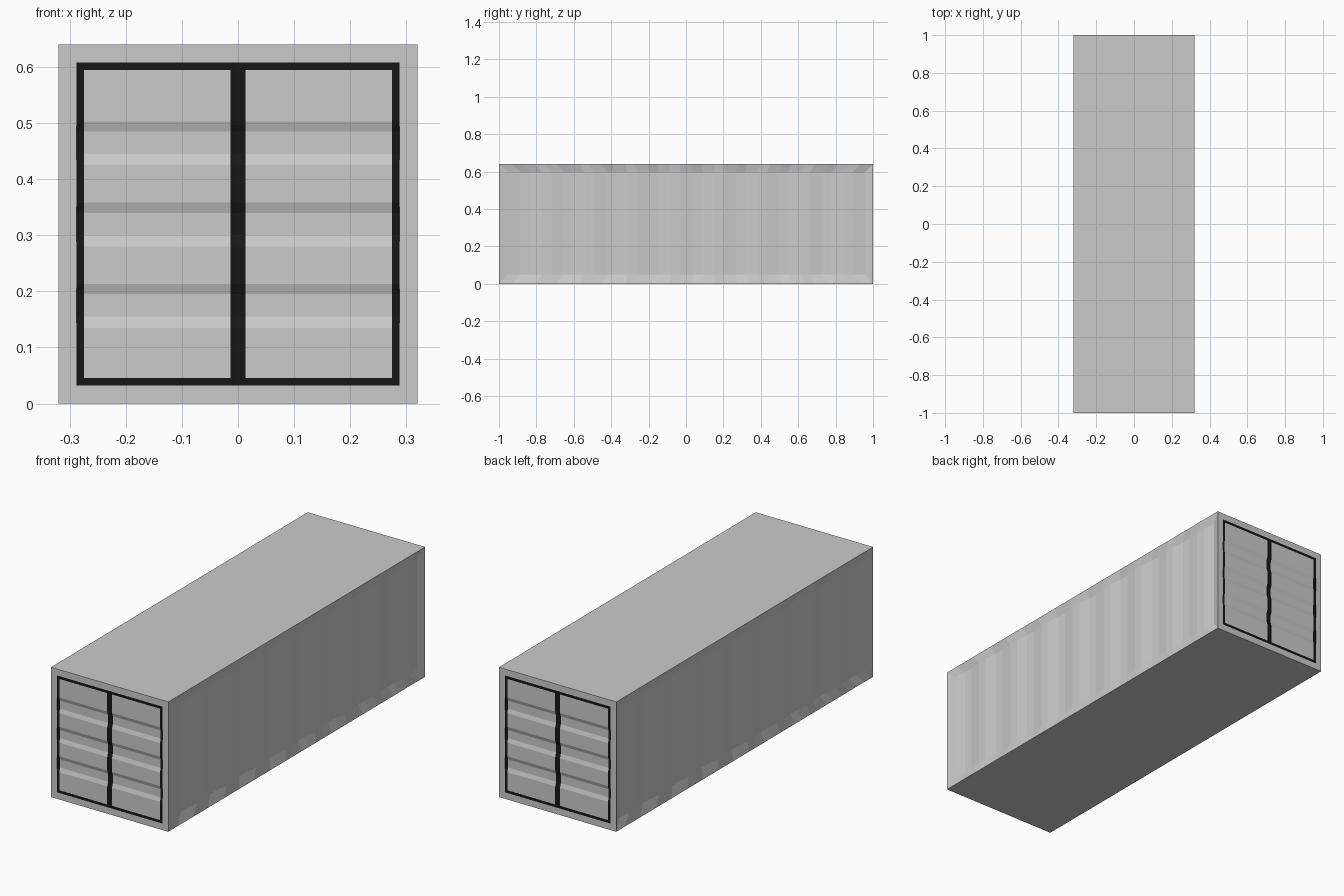
import bpy
from mathutils import Vector

if "Cube" in bpy.data.objects:
    bpy.data.objects.remove(bpy.data.objects["Cube"])

W, L, H = 0.32, 1.0, 0.64          # half width, half length, height
DX, DZ0, DZ1, BAR = 0.288, 0.032, 0.608, 0.0135   # door opening and seal width

dark = bpy.data.materials.new("dark_seal")
dark.diffuse_color = (0.008, 0.008, 0.008, 1)
dark.use_nodes = True
dark.node_tree.nodes["Principled BSDF"].inputs["Base Color"].default_value = dark.diffuse_color


def sheet(name, rows, out, mirror, mat=None, closed=False):
    """Skin a list of equal-length point rows; faces point along 'out'."""
    n = len(rows[0])
    verts = [p for r in rows for p in r]
    faces = []
    for i in range(len(rows) - 1):
        for j in range(n if closed else n - 1):
            k = (j + 1) % n
            faces.append((i * n + j, i * n + k, (i + 1) * n + k, (i + 1) * n + j))
    me = bpy.data.meshes.new(name)
    me.from_pydata(verts, [], faces)
    me.update()
    if sum((p.normal * p.area for p in me.polygons), Vector()).dot(Vector(out)) < 0:
        me.flip_normals()
    ob = bpy.data.objects.new(name, me)
    bpy.context.collection.objects.link(ob)
    if mat:
        me.materials.append(mat)
    if mirror:
        mod = ob.modifiers.new("mirror", 'MIRROR')
        mod.use_axis = ['X' in mirror, 'Y' in mirror, 'Z' in mirror]
    return ob


# Roof and floor
for name, z, d in (("roof", H, 1), ("floor", 0, -1)):
    sheet(name, [[(-W, -L, z), (W, -L, z)], [(-W, L, z), (W, L, z)]], (0, 0, d), '')

# Side walls: shallow vertical corrugation with a sloped surround
OUTER, INNER, SLOPE, FLAT = 0.006, 0.014, 0.066, 0.049
profile, y, deep = [(-0.95, OUTER)], -0.95, False
while y + SLOPE < 0.96:
    y += SLOPE
    deep = not deep
    profile.append((y, INNER if deep else OUTER))
    if y + FLAT < 0.94:
        y += FLAT
        profile.append((y, INNER if deep else OUTER))
end = profile[-1][0]
edge = [-L + (p[0] + 0.95) * 2 * L / (end + 0.95) for p in profile]
rows = [[(W, e, 0) for e in edge],
        [(W - d, q, 0.05) for q, d in profile],
        [(W - d, q, 0.595) for q, d in profile],
        [(W, e, H) for e in edge]]
sheet("side_wall", rows, (1, 0, 0), 'X')
for k, e in ((0, -L), (-1, L)):
    q, d = profile[k]
    sheet("side_wall_end", [[(W, e, 0), (W, e, H)],
                            [(W - d, q, 0.05), (W - d, q, 0.595)]], (1, 0, 0), 'X')

# End frames around the doors
def ring(x, z0, z1, y=-L):
    return [(-x, y, z0), (x, y, z0), (x, y, z1), (-x, y, z1)]

sheet("end_frame", [ring(W, 0, H), ring(DX, DZ0, DZ1)], (0, -1, 0), 'Y', closed=True)

# Doors: horizontal grooves shared by the panels and the upright seals
GROOVE = 0.006
grooves = []
for top in (0.213, 0.358, 0.503):
    grooves += [(top - 0.078, 0), (top - 0.058, GROOVE), (top - 0.018, GROOVE), (top, 0)]


def door_strip(name, x0, x1, z0, z1, mirror, mat=None):
    path = [(z0, 0)] + grooves + [(z1, 0)]
    sheet(name, [[(x, -L + d, z) for z, d in path] for x in (x0, x1)],
          (0, -1, 0), mirror, mat)


door_strip("door_panel", 0.0130, DX - BAR, DZ0 + BAR, DZ1 - BAR, 'XY')
door_strip("outer_seal", DX - BAR, DX, DZ0, DZ1, 'XY', dark)
door_strip("centre_seal", -0.0130, 0.0130, DZ0, DZ1, 'Y', dark)
for name, z in (("bottom_seal", DZ0), ("top_seal", DZ1 - BAR)):
    sheet(name, [[(x, -L, z), (x, -L, z + BAR)] for x in (0.0130, DX - BAR)],
          (0, -1, 0), 'XY', dark)

# Small closing walls at the groove ends
for i in range(0, 12, 4):
    a, b, c, d = [(DX, -L + g, z) for z, g in grooves[i:i + 4]]
    sheet("groove_end", [[a, d], [b, c]], (-1, 0, 0), 'XY', dark)
